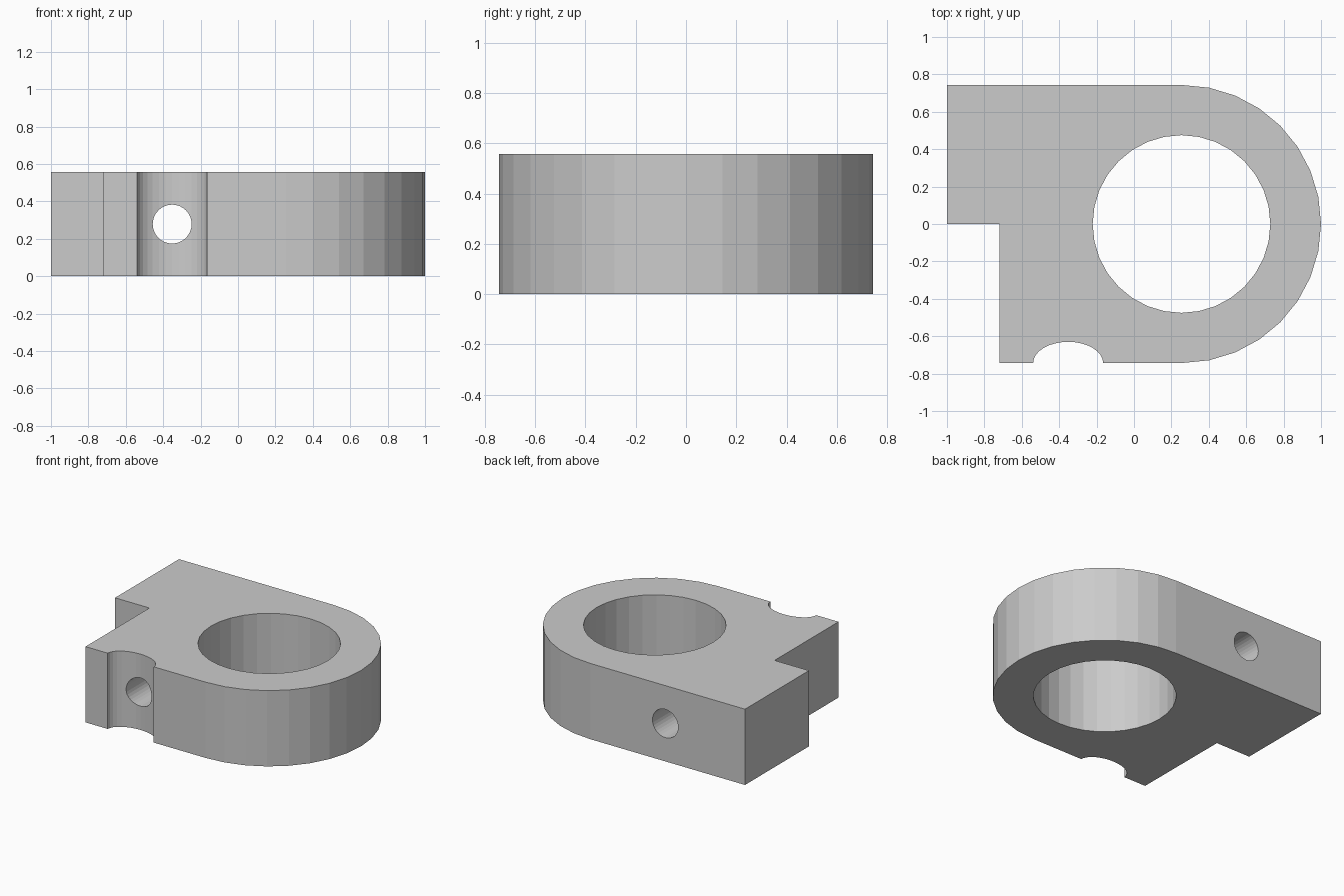
import bpy
import bmesh
import math
from mathutils import Matrix

if "Cube" in bpy.data.objects:
    bpy.data.objects.remove(bpy.data.objects["Cube"])

H = 0.557          # plate thickness
R = 0.743          # rounded end radius
CX = 1.0 - R       # bore axis

grey = bpy.data.materials.new("plain grey")
grey.diffuse_color = (0.6, 0.6, 0.6, 1)
grey.use_nodes = True
grey.node_tree.nodes["Principled BSDF"].inputs["Base Color"].default_value = grey.diffuse_color


def prism(name, outline, z0, z1):
    """Extrude a closed outline between two heights."""
    bm = bmesh.new()
    face = bm.faces.new([bm.verts.new((x, y, z0)) for x, y in outline])
    res = bmesh.ops.extrude_face_region(bm, geom=[face])
    top = [v for v in res["geom"] if isinstance(v, bmesh.types.BMVert)]
    bmesh.ops.translate(bm, verts=top, vec=(0, 0, z1 - z0))
    bmesh.ops.recalc_face_normals(bm, faces=bm.faces)
    mesh = bpy.data.meshes.new(name)
    bm.to_mesh(mesh)
    bm.free()
    mesh.materials.append(grey)
    obj = bpy.data.objects.new(name, mesh)
    bpy.context.collection.objects.link(obj)
    return obj


def ellipse(cx, cy, rx, ry, n):
    return [(cx + rx * math.cos(2 * math.pi * i / n),
             cy + ry * math.sin(2 * math.pi * i / n)) for i in range(n)]


# Plate: square back with a corner step, rounded right end
arc = [(CX + R * math.cos(a), R * math.sin(a))
       for a in (math.radians(-90 + 11.25 * i) for i in range(17))]
plate = prism("clamp_plate", arc + [(-1, R), (-1, 0), (-0.72, 0), (-0.72, -R)], 0, H)

# Large vertical bore, scooped front recess, cross hole running front to back
bore = prism("bore_cutter", ellipse(CX - 0.003, 0, 0.475, 0.475, 32), -0.1, H + 0.1)
recess = prism("recess_cutter", ellipse(-0.352, -R, 0.187, 0.113, 32), -0.1, H + 0.1)
cross = prism("cross_hole_cutter", ellipse(0, 0, 0.104, 0.104, 32), -1, 1)
cross.data.transform(Matrix.Translation((-0.352, 0, H / 2)) @ Matrix.Rotation(math.pi / 2, 4, 'X'))

bpy.context.view_layer.objects.active = plate
for cutter in (bore, recess, cross):
    cutter.hide_render = True
    mod = plate.modifiers.new(cutter.name, 'BOOLEAN')
    mod.operation = 'DIFFERENCE'
    mod.solver = 'EXACT'
    mod.object = cutter
    bpy.ops.object.modifier_apply(modifier=mod.name)
    bpy.data.objects.remove(cutter)
